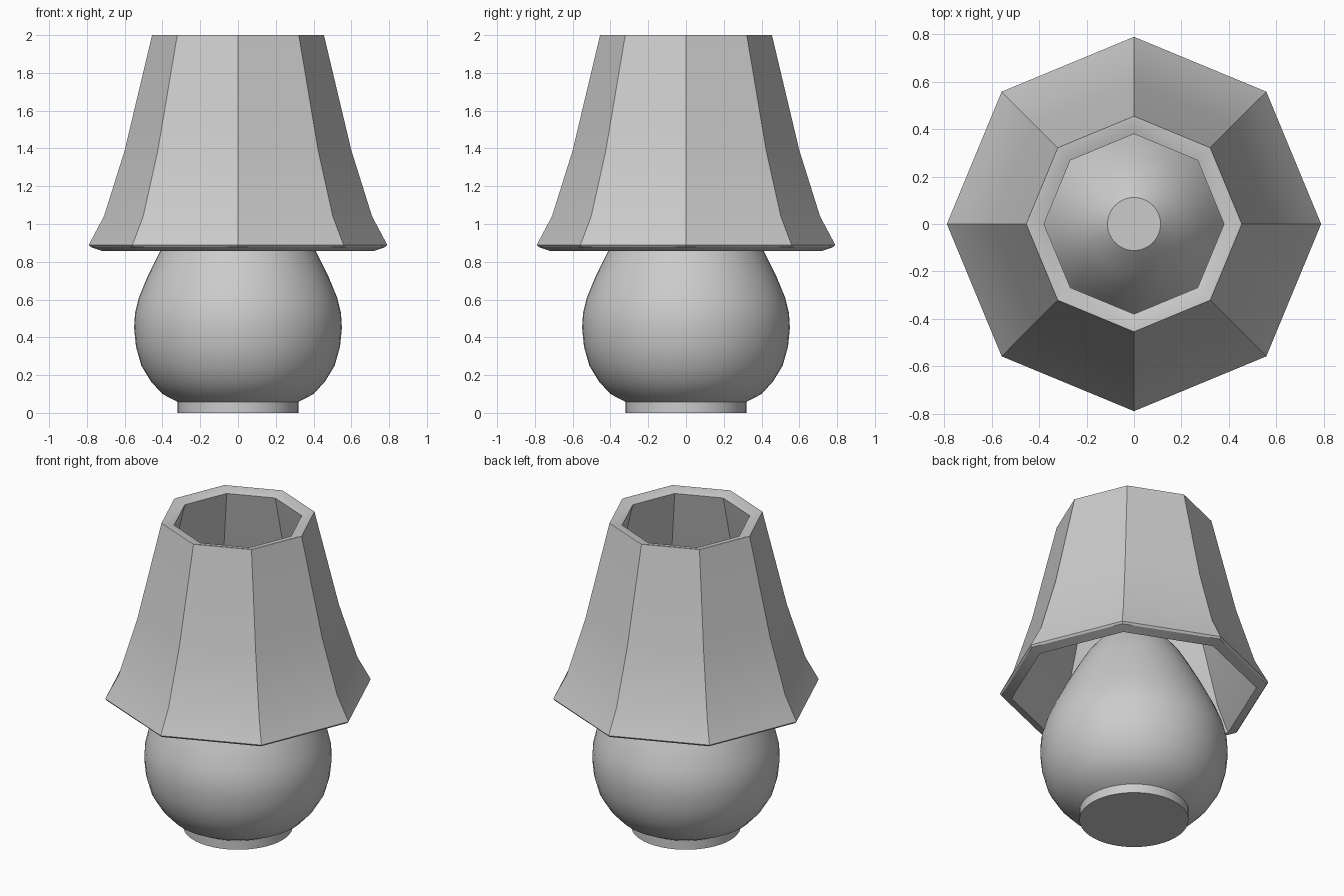
import bpy, bmesh, math

if "Cube" in bpy.data.objects:
    bpy.data.objects.remove(bpy.data.objects["Cube"])


def lathe(name, profile, sides, closed=False):
    """Revolve (radius, z) points around z; cap the ends unless the profile is a closed loop."""
    bm = bmesh.new()
    rings = []
    for r, z in profile:
        rings.append([bm.verts.new((r * math.cos(math.tau * i / sides),
                                    r * math.sin(math.tau * i / sides), z))
                      for i in range(sides)])
    pairs = list(zip(rings, rings[1:]))
    if closed:
        pairs.append((rings[-1], rings[0]))
    else:
        bm.faces.new(rings[0])
        bm.faces.new(rings[-1])
    for a, b in pairs:
        for i in range(sides):
            j = (i + 1) % sides
            bm.faces.new((a[i], a[j], b[j], b[i]))
    bmesh.ops.recalc_face_normals(bm, faces=bm.faces)
    mesh = bpy.data.meshes.new(name)
    bm.to_mesh(mesh)
    bm.free()
    obj = bpy.data.objects.new(name, mesh)
    bpy.context.collection.objects.link(obj)
    bpy.ops.object.select_all(action='DESELECT')
    obj.select_set(True)
    bpy.context.view_layer.objects.active = obj
    bpy.ops.object.shade_smooth_by_angle(angle=math.radians(30))
    return obj


# Round pear-shaped body on a short foot, tapering to a small neck inside the shade
lathe("lamp_body", [
    (0.32, 0.0), (0.32, 0.058), (0.40, 0.10), (0.46, 0.165), (0.512, 0.25),
    (0.54, 0.35), (0.55, 0.45), (0.545, 0.53), (0.525, 0.61), (0.48, 0.72),
    (0.41, 0.86), (0.345, 0.98), (0.28, 1.09), (0.20, 1.19), (0.112, 1.27),
], 48)

# Flared eight-sided shade with real wall thickness, open at both ends
lathe("lamp_shade", [
    (0.455, 2.0), (0.60, 1.39), (0.71, 1.04), (0.79, 0.89), (0.78, 0.878),
    (0.72, 0.857), (0.64, 1.01), (0.53, 1.37), (0.38, 1.98), (0.445, 2.0),
], 8, closed=True)
